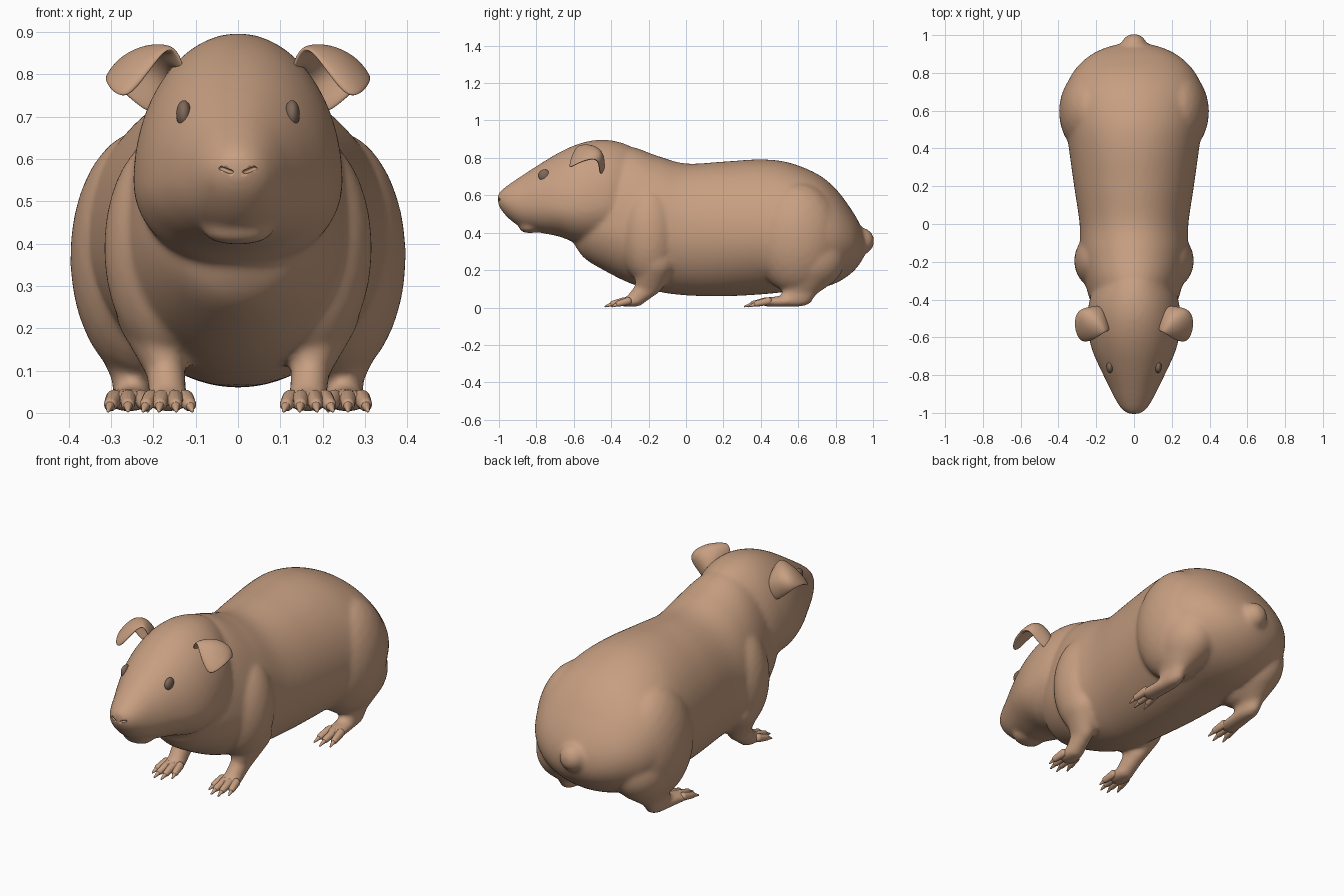
import bpy, bmesh, math
from mathutils import Vector

if "Cube" in bpy.data.objects:
    bpy.data.objects.remove(bpy.data.objects["Cube"])


def material(name, col):
    m = bpy.data.materials.new(name)
    m.diffuse_color = (*col, 1)
    m.use_nodes = True
    m.node_tree.nodes["Principled BSDF"].inputs["Base Color"].default_value = m.diffuse_color
    return m


FUR = material("tan fur", (0.57, 0.345, 0.22))
EYE = material("dark brown eye", (0.21, 0.14, 0.10))


def add_to(bm, part):
    bmesh.ops.recalc_face_normals(part, faces=part.faces)
    me = bpy.data.meshes.new("part")
    part.to_mesh(me)
    part.free()
    bm.from_mesh(me)
    bpy.data.meshes.remove(me)


def hull(bm, *blobs, n=300):
    """Convex hull round one or more ellipsoids, each (centre, radius or radii)."""
    part = bmesh.new()
    for c, r in blobs:
        r = (r, r, r) if isinstance(r, (int, float)) else r
        for i in range(n):
            z = 1 - (2 * i + 1) / n
            a, q = i * 2.399963, math.sqrt(1 - z * z)
            part.verts.new((c[0] + r[0] * q * math.cos(a),
                            c[1] + r[1] * q * math.sin(a), c[2] + r[2] * z))
    bmesh.ops.convex_hull(part, input=part.verts)
    bmesh.ops.delete(part, geom=[v for v in part.verts if not v.link_faces], context='VERTS')
    add_to(bm, part)


def loft(bm, stations, sides=64, steps=6):
    """Egg-shaped rings (y, half width, top z, bottom z, widest z) along y, eased between stations."""
    st = [stations[0]] + stations + [stations[-1]]
    rows = []
    for k in range(1, len(st) - 2):
        for j in range(steps):
            t = j / steps
            rows.append([.5 * (2 * q + (r - p) * t + (2 * p - 5 * q + 4 * r - s) * t * t
                               + (3 * q - p - 3 * r + s) * t ** 3)
                         for p, q, r, s in zip(*st[k - 1:k + 3])])
    rows.append(stations[-1])
    part, rings = bmesh.new(), []
    for y, w, top, bot, zc in rows:
        ring = []
        for i in range(sides):
            a = 2 * math.pi * i / sides
            h = top - zc if math.sin(a) > 0 else zc - bot
            ring.append(part.verts.new((w * math.cos(a), y, zc + h * math.sin(a))))
        rings.append(ring)
    for a, b in zip(rings, rings[1:]):
        for i in range(sides):
            j = (i + 1) % sides
            part.faces.new((a[i], a[j], b[j], b[i]))
    part.faces.new(rings[0])
    part.faces.new(rings[-1])
    add_to(bm, part)


def make(name, bm, mat, mirror=False):
    me = bpy.data.meshes.new(name)
    bm.to_mesh(me)
    bm.free()
    me.materials.append(mat)
    for p in me.polygons:
        p.use_smooth = True
    ob = bpy.data.objects.new(name, me)
    bpy.context.collection.objects.link(ob)
    if mirror:
        ob.modifiers.new("mirror", 'MIRROR')
    return ob


# Torso and head lofts
bm = bmesh.new()
loft(bm, [(-.61, .05, .58, .36, .46), (-.55, .15, .74, .27, .45), (-.45, .215, .84, .205, .44),
          (-.30, .262, .86, .13, .41), (-.15, .285, .81, .085, .40), (0, .288, .77, .065, .40),
          (.2, .317, .78, .06, .40), (.4, .345, .792, .07, .40), (.55, .365, .775, .085, .40),
          (.7, .365, .715, .10, .39), (.8, .325, .635, .13, .37), (.88, .25, .53, .18, .36),
          (.93, .16, .445, .235, .34), (.96, .05, .37, .29, .33)])
loft(bm, [(-1.005, .03, .607, .553, .58), (-.98, .065, .633, .51, .57), (-.93, .098, .67, .46, .56),
          (-.87, .128, .71, .425, .55), (-.78, .172, .768, .40, .55), (-.68, .217, .828, .38, .54),
          (-.58, .243, .873, .345, .54), (-.48, .246, .896, .34, .55), (-.38, .228, .89, .36, .56),
          (-.28, .17, .85, .42, .58), (-.2, .07, .75, .5, .6)])
# Nose pad, lower lip, tail nub
hull(bm, ((0, -.977, .577), (.046, .031, .033)))
hull(bm, ((0, -.835, .425), (.08, .058, .028)))
hull(bm, ((0, .94, .355), (.069, .067, .071)))
for s in (-1, 1):
    # Front leg: shoulder, forearm, paw
    hull(bm, ((s * .165, -.195, .39), (.152, .16, .27)))
    hull(bm, ((s * .195, -.165, .25), (.095, .11, .11)), ((s * .172, -.20, .11), (.048, .073, .05)))
    hull(bm, ((s * .172, -.20, .11), (.047, .068, .05)), ((s * .165, -.275, .037), (.045, .053, .033)))
    hull(bm, ((s * .165, -.275, .036), (.048, .053, .033)), ((s * .165, -.325, .028), (.054, .04, .025)))
    # Hind leg: haunch, shank, paw
    hull(bm, ((s * .22, .595, .37), (.177, .235, .3)))
    hull(bm, ((s * .22, .66, .26), (.145, .19, .17)), ((s * .25, .61, .09), (.047, .09, .05)))
    hull(bm, ((s * .25, .61, .08), (.048, .088, .05)), ((s * .25, .58, .036), (.045, .093, .033)))
    hull(bm, ((s * .25, .57, .035), (.045, .073, .032)), ((s * .26, .44, .029), (.052, .04, .026)))
body = make("body", bm, FUR)
m = body.modifiers.new("merge", 'REMESH')
m.mode, m.voxel_size, m.use_smooth_shade = 'VOXEL', .011, True
m = body.modifiers.new("soften", 'SMOOTH')
m.factor, m.iterations = .5, 12

# Nostril slits
bm = bmesh.new()
for s in (-1, 1):
    hull(bm, ((s * .018, -1.0, .57), (.007, .018, .005)), ((s * .038, -.985, .578), (.008, .018, .005)), n=60)
cutter = make("nostril_cutter", bm, FUR)
cutter.hide_render = cutter.hide_viewport = True
m = body.modifiers.new("nostrils", 'BOOLEAN')
m.operation, m.object, m.solver = 'DIFFERENCE', cutter, 'EXACT'

# Toes with pointed claws
bm = bmesh.new()
FRONT = [(.125, -.31, .108, -.395), (.15, -.33, .146, -.432),
         (.18, -.33, .187, -.432), (.205, -.31, .224, -.395)]
HIND = [(.228, .44, .213, .335), (.26, .43, .26, .314), (.292, .44, .307, .335)]
for x, y, tx, ty in FRONT + HIND:
    a, b = Vector((x, y, .034)), Vector((tx, ty, .005))
    mid = a.lerp(b, .6)
    mid.z = .02
    hull(bm, (a, .021), (mid, .016), n=100)
    hull(bm, (mid, .013), (b, .004), n=60)
make("toes", bm, FUR, True)

# Floppy ears: curled sheet from the base up, over and down to the tip
rows = [[(.12, -.57, .79), (.15, -.50, .83), (.17, -.43, .78), (.19, -.45, .69)],
        [(.15, -.57, .885), (.20, -.49, .875), (.25, -.435, .83), (.245, -.465, .73)],
        [(.20, -.61, .82), (.245, -.55, .865), (.30, -.455, .835), (.285, -.465, .77)],
        [(.255, -.625, .745), (.29, -.62, .745), (.315, -.56, .78), (.305, -.485, .80)]]
bm = bmesh.new()
grid = [[bm.verts.new(p) for p in r] for r in rows]
for a, b in zip(grid, grid[1:]):
    for i in range(3):
        bm.faces.new((a[i], a[i + 1], b[i + 1], b[i]))
ear = make("ears", bm, FUR, True)
m = ear.modifiers.new("thickness", 'SOLIDIFY')
m.thickness, m.offset = .022, 0
m = ear.modifiers.new("round", 'SUBSURF')
m.levels = m.render_levels = 3

# Eyes
bm = bmesh.new()
hull(bm, ((.128, -.757, .706), (.018, .032, .033)))
make("eyes", bm, EYE, True)
